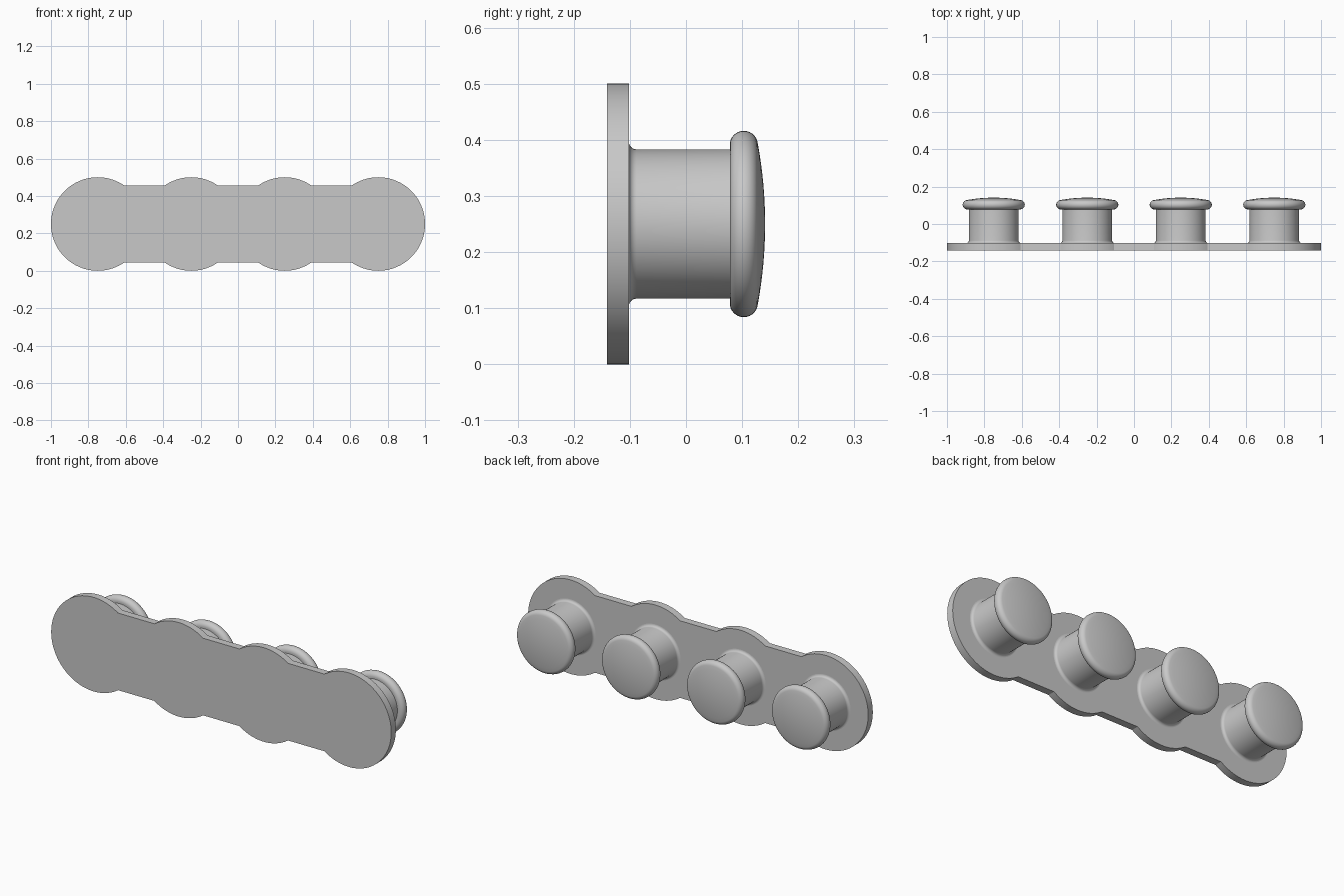
import bpy, bmesh
from math import sin, cos, pi, asin, sqrt

if "Cube" in bpy.data.objects:
    bpy.data.objects.remove(bpy.data.objects["Cube"])

MID_Z = 0.25
CENTRES = [-0.75, -0.25, 0.25, 0.75]
BACK, FACE = -0.141, -0.102

grey = bpy.data.materials.new("plain grey")
grey.use_nodes = True
grey.diffuse_color = (0.58, 0.58, 0.58, 1)
grey.node_tree.nodes["Principled BSDF"].inputs["Base Color"].default_value = grey.diffuse_color


def finish(bm, name, angle):
    bmesh.ops.recalc_face_normals(bm, faces=bm.faces)
    mesh = bpy.data.meshes.new(name)
    bm.to_mesh(mesh)
    bm.free()
    mesh.materials.append(grey)
    obj = bpy.data.objects.new(name, mesh)
    bpy.context.collection.objects.link(obj)
    bpy.ops.object.select_all(action='DESELECT')
    obj.select_set(True)
    bpy.context.view_layer.objects.active = obj
    bpy.ops.object.shade_smooth_by_angle(angle=angle)
    return obj


def arc(cx, cy, r, start, end, steps):
    angles = [start + (end - start) * i / steps for i in range(steps + 1)]
    return [(cx + r * cos(a), cy + r * sin(a)) for a in angles]


# Scalloped backing plate: four discs joined by a straight strip
meet = asin(0.205 / 0.25)
upper = []
for cx in CENTRES:
    start = pi if cx == CENTRES[0] else pi - meet
    end = 0 if cx == CENTRES[-1] else meet
    upper += arc(cx, 0, 0.25, start, end, 32)
outline = upper + [(x, -z) for x, z in reversed(upper[1:-1])]

bm = bmesh.new()
face = bm.faces.new([bm.verts.new((x, BACK, MID_Z + z)) for x, z in outline])
side = bmesh.ops.extrude_face_region(bm, geom=[face])["geom"]
bmesh.ops.translate(bm, vec=(0, FACE - BACK, 0),
                    verts=[v for v in side if isinstance(v, bmesh.types.BMVert)])
finish(bm, "backing_plate", 0.35)

# Knob profile as (radius, y): foot fillet, stem, rounded rim, shallow dome
fillet = 0.014
profile = arc(0.133 + fillet, FACE + fillet, fillet, -pi / 2, -pi, 6)
profile += [(0.133, 0.078)]
profile += arc(0.141, 0.103, 0.025, -pi / 2, pi / 2 - 0.18, 16)
rim_r, rim_y = profile[-1]
rise = 0.141 - rim_y
dome_r = (rim_r ** 2 + rise ** 2) / (2 * rise)
for i in range(1, 9):
    r = rim_r * (1 - i / 8)
    profile.append((r, 0.141 - dome_r + sqrt(dome_r ** 2 - r ** 2)))


def knob(name, cx):
    bm = bmesh.new()
    verts = [bm.verts.new((cx + r, y, MID_Z)) for r, y in profile]
    edges = [bm.edges.new(pair) for pair in zip(verts, verts[1:])]
    bmesh.ops.spin(bm, geom=verts + edges, cent=(cx, 0, MID_Z), axis=(0, 1, 0),
                   angle=2 * pi, steps=64, use_duplicate=False)
    bmesh.ops.remove_doubles(bm, verts=bm.verts, dist=0.0001)
    obj = finish(bm, name, 0.6)
    return obj


for number, cx in enumerate(CENTRES, 1):
    knob(f"knob_{number}", cx)
